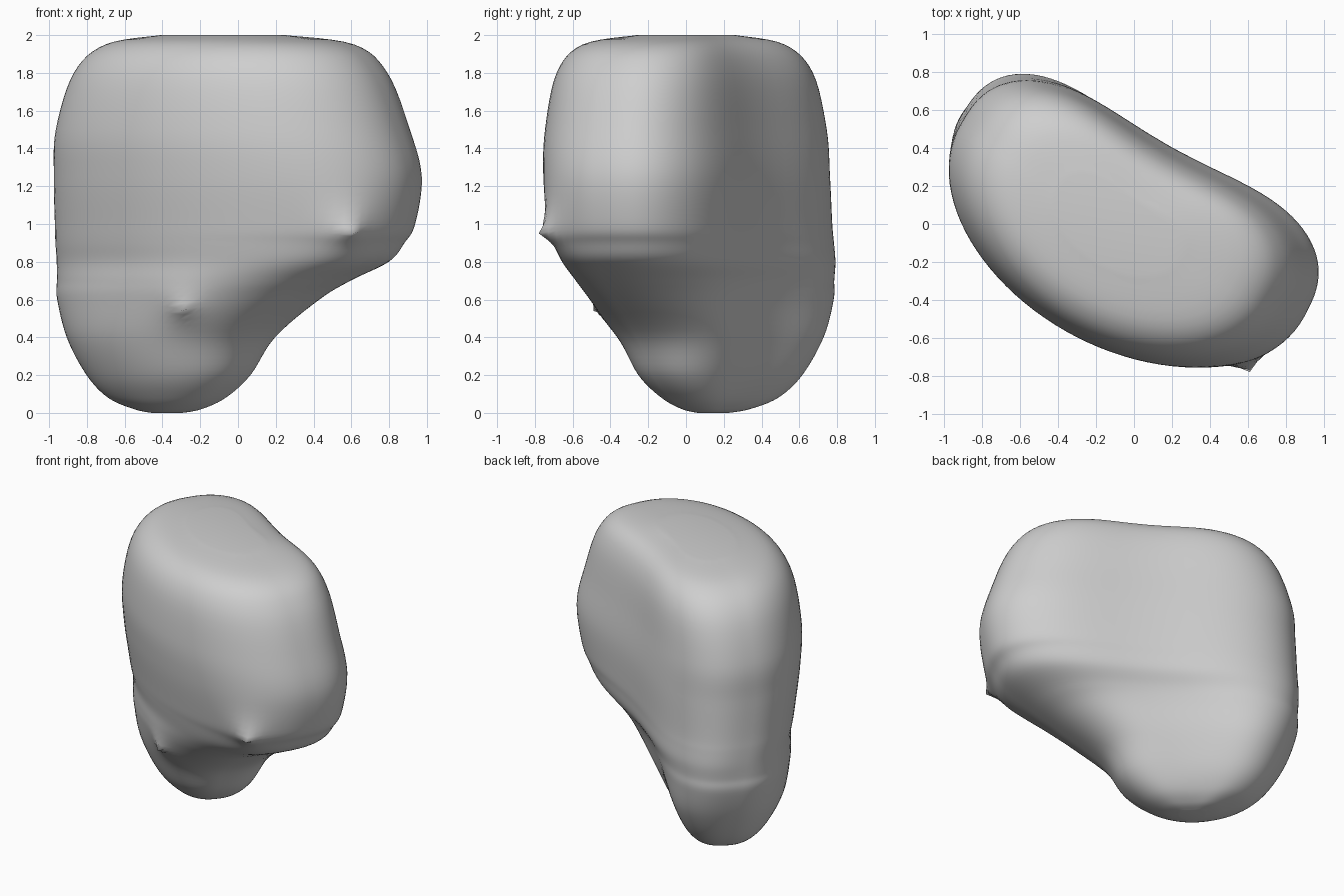
import bpy, bmesh
from math import cos, sin, pi, copysign, exp
from mathutils import Vector

cube = bpy.data.objects.get("Cube")
if cube:
    bpy.data.objects.remove(cube, do_unlink=True)

# Bean sections: height, back right end (x, y), front left end (x, y), back depth, front depth
SECTIONS = [
    (0.00, -.44, .20, -.32, .08, .07, .07),
    (0.02, -.52, .29, -.24, .01, .14, .14),
    (0.08, -.64, .41, -.14, -.08, .23, .23),
    (0.20, -.73, .51, -.04, -.18, .32, .33),
    (0.40, -.82, .58, .06, -.26, .42, .42),
    (0.60, -.88, .61, .31, -.38, .46, .49),
    (0.70, -.89, .60, .49, -.43, .47, .53),
    (0.80, -.90, .59, .71, -.46, .48, .58),
    (0.90, -.91, .57, .80, -.47, .49, .61),
    (1.00, -.915, .55, .86, -.48, .50, .63),
    (1.25, -.92, .52, .895, -.49, .52, .66),
    (1.50, -.905, .51, .83, -.485, .51, .66),
    (1.80, -.81, .45, .71, -.45, .48, .60),
    (1.95, -.66, .34, .55, -.37, .39, .46),
    (2.00, -.39, .18, .22, -.18, .18, .22),
]
AROUND, STEPS = 96, 6


def smooth_rows(rows, steps):
    """Catmull-Rom blend between neighbouring section settings."""
    pts = [Vector(r) for r in rows]
    pts = [pts[0]] + pts + [pts[-1]]
    out = []
    for a, b, c, d in zip(pts, pts[1:], pts[2:], pts[3:]):
        for k in range(steps):
            t = k / steps
            out.append(b + (c - a) * (t / 2)
                       + (2 * a - 5 * b + 4 * c - d) * (t * t / 2)
                       + (3 * b - a - 3 * c + d) * (t ** 3 / 2))
    return out + [pts[-1]]


def section_ring(bm, row):
    """Rounded front, flatter and dented back, along the line between both ends."""
    z, px, py, qx, qy, back, front = row
    centre = Vector(((px + qx) / 2, (py + qy) / 2, z))
    along = Vector(((qx - px) / 2, (qy - py) / 2, 0))
    across = Vector((-along.y, along.x, 0)).normalized()
    ring = []
    for i in range(AROUND):
        t = 2 * pi * i / AROUND
        u, s = cos(t), sin(t)
        if s > 0:
            power = 2 / 2.8
            u = copysign(abs(u) ** power, u)
            v = back * s ** power * (1 - 0.15 * (1 - u * u) ** 3)
        else:
            v = front * s
        ring.append(bm.verts.new(centre + along * u + across * v))
    return ring


def pull(bm, tip, radius):
    """Draw a small point out of the surface toward tip."""
    tip = Vector(tip)
    near = min(bm.verts, key=lambda p: (p.co - tip).length)
    base, move = near.co.copy(), tip - near.co
    for p in bm.verts:
        p.co += move * exp(-(p.co - base).length / radius)


# Body: loft of the sections, closed at both ends
bm = bmesh.new()
rings = [section_ring(bm, row) for row in smooth_rows(SECTIONS, STEPS)]
for low, high in zip(rings, rings[1:]):
    for i in range(AROUND):
        j = (i + 1) % AROUND
        bm.faces.new((low[i], low[j], high[j], high[i]))
bm.faces.new(rings[0][::-1])
bm.faces.new(rings[-1])

# Pinched point on the side lobe and small knob on the lower front
pull(bm, (.61, -.78, .95), .11)
pull(bm, (-.30, -.49, .54), .08)
bmesh.ops.recalc_face_normals(bm, faces=bm.faces)

mesh = bpy.data.meshes.new("rounded_body")
bm.to_mesh(mesh)
bm.free()
body = bpy.data.objects.new("rounded_body", mesh)
bpy.context.collection.objects.link(body)

# Plain grey material
grey = bpy.data.materials.new("light_grey")
grey.use_nodes = True
colour = (0.62, 0.62, 0.62, 1)
grey.diffuse_color = colour
grey.node_tree.nodes["Principled BSDF"].inputs["Base Color"].default_value = colour
mesh.materials.append(grey)

for p in mesh.polygons:
    p.use_smooth = True
